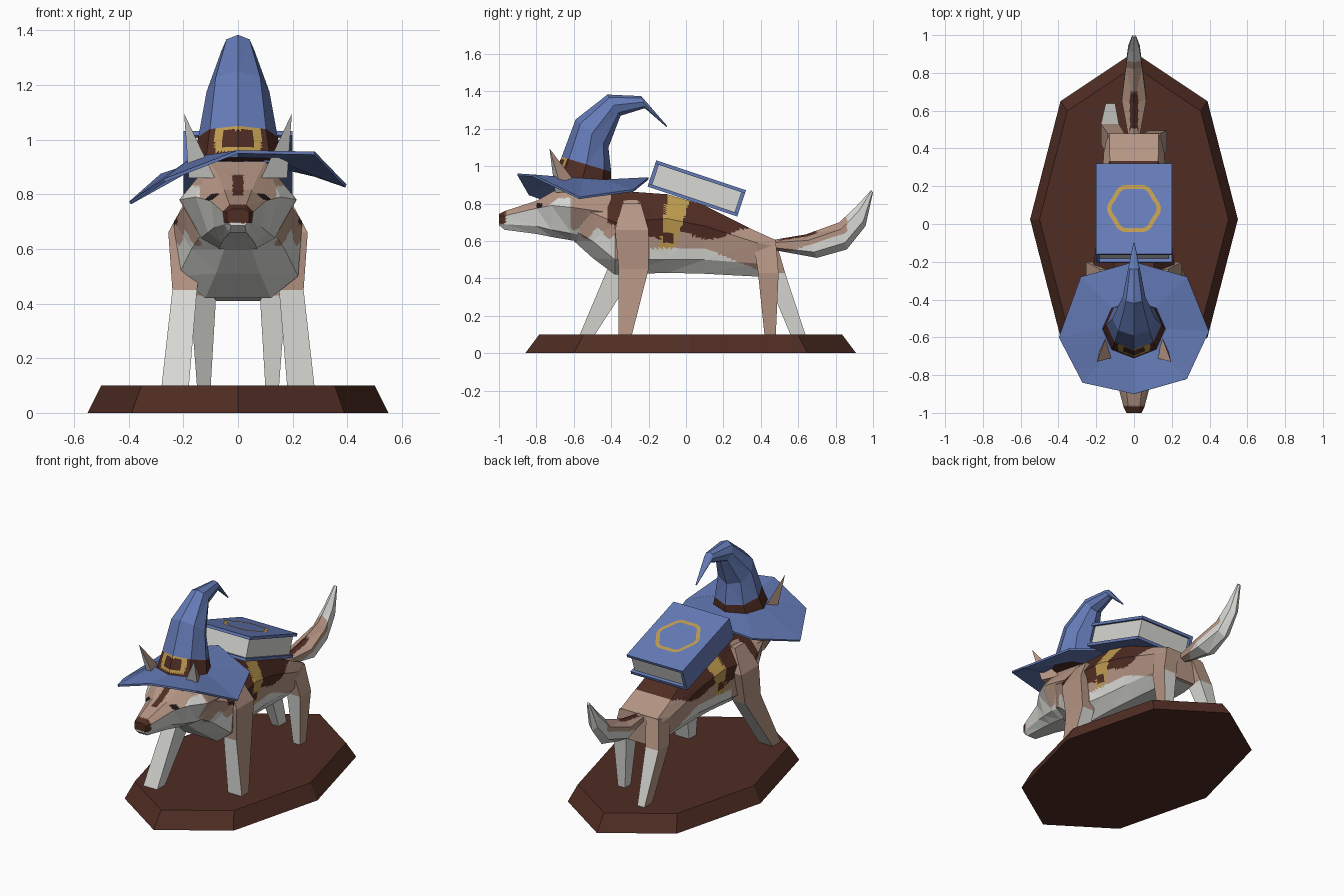
import bpy, bmesh, math
from mathutils import Vector, Matrix

if "Cube" in bpy.data.objects:
    bpy.data.objects.remove(bpy.data.objects["Cube"])

MATS = []
def mat(name, rgb):
    m = bpy.data.materials.new(name)
    m.diffuse_color = (*rgb, 1)
    m.use_nodes = True
    m.node_tree.nodes["Principled BSDF"].inputs["Base Color"].default_value = m.diffuse_color
    MATS.append(m)
    return len(MATS) - 1

TAN = mat("tan fur", (0.46, 0.30, 0.23))
WHITE = mat("white fur and pages", (0.69, 0.69, 0.66))
BROWN = mat("dark brown", (0.08, 0.026, 0.017))
BLUE = mat("blue cloth", (0.13, 0.20, 0.48))
GOLD = mat("gold", (0.52, 0.33, 0.08))
BLACK = mat("eye black", (0.012, 0.008, 0.008))

def finish(name, bm, rule=TAN, cuts=0):
    """Triangulate, subdivide flat for painting, then colour faces by rule(centre, normal)."""
    bmesh.ops.recalc_face_normals(bm, faces=bm.faces)
    if cuts:
        bmesh.ops.triangulate(bm, faces=bm.faces)
        bmesh.ops.subdivide_edges(bm, edges=bm.edges[:], cuts=cuts, use_grid_fill=True)
    bm.normal_update()
    for f in bm.faces:
        f.material_index = rule(f.calc_center_median(), f.normal) if callable(rule) else rule
    me = bpy.data.meshes.new(name)
    bm.to_mesh(me)
    bm.free()
    for m in MATS:
        me.materials.append(m)
    ob = bpy.data.objects.new(name, me)
    bpy.context.collection.objects.link(ob)
    return ob

def loft(name, rings, rule, cuts=0, caps=True):
    bm = bmesh.new()
    vs = [[bm.verts.new(p) for p in r] for r in rings]
    n = len(vs[0])
    for a, b in zip(vs, vs[1:]):
        for i in range(n):
            j = (i + 1) % n
            bm.faces.new((a[i], a[j], b[j], b[i]))
    if caps:
        bm.faces.new(vs[0])
        bm.faces.new(vs[-1])
    return finish(name, bm, rule, cuts)

def oval(y1, z1, y2, z2, w, n):
    """Tilted ring between two side-view points, with half width w."""
    c = Vector((0, (y1 + y2) / 2, (z1 + z2) / 2))
    d = Vector((0, (y1 - y2) / 2, (z1 - z2) / 2))
    return [c + d * math.cos(t) + Vector((w * math.sin(t), 0, 0))
            for t in (2 * math.pi * i / n for i in range(n))]

def section(y, zt, a, zu, w, zl, w2, zb, b):
    """Eight-sided body section, symmetric in x."""
    half = [(a, zt), (w, zu), (w2, zl), (b, zb)]
    return [(x, y, z) for x, z in half] + [(-x, y, z) for x, z in reversed(half)]

# Base
def base_ring(rx, ry, z):
    return [(rx * math.sin(i * math.pi / 4), 0.025 + ry * math.cos(i * math.pi / 4), z) for i in range(8)]
loft("base", [base_ring(0.55, 0.885, 0), base_ring(0.5, 0.81, 0.1)], BROWN)

# Torso with saddle patches and strap
def torso_paint(c, n):
    y, z = c.y, c.z
    t = (0.85 - z) / 0.28
    if z > 0.56 and -0.10 - 0.04 * t < y < 0.03 - 0.09 * t:
        return BROWN if abs(z - 0.615) < 0.025 and abs(y + 0.1) < 0.03 else GOLD
    if -0.42 < y < -0.08:
        if z > 0.66 - 0.3 * (y + 0.3) and not (-0.33 < y < -0.25 and z < 0.82):
            return BROWN
    elif -0.08 <= y < 0.4 and z > 0.64 + 0.03 * math.sin(14 * y + 3) and abs(c.x) < 0.3 - 0.5 * max(0, y):
        return BROWN
    if y < -0.38:
        return WHITE if z < 0.64 + 0.03 * math.sin(50 * y) else TAN
    if y < -0.2:
        return WHITE if z < 0.5 else TAN
    return WHITE if z < 0.56 - 0.4 * max(0, y - 0.1) else TAN
loft("torso", [section(*s) for s in (
    (-0.60, .86, .08, .78, .19, .66, .13, .60, .05),
    (-0.50, .87, .09, .75, .20, .60, .17, .51, .08),
    (-0.38, .87, .10, .70, .235, .50, .22, .42, .12),
    (-0.10, .85, .11, .72, .20, .50, .17, .43, .10),
    (0.10, .79, .11, .68, .18, .50, .15, .425, .09),
    (0.38, .65, .13, .59, .16, .48, .14, .41, .08),
    (0.48, .605, .13, .57, .14, .47, .12, .42, .07))], torso_paint, 11)

# Head with nose, eyes and blaze
def head_paint(c, n):
    x, y, z = abs(c.x), c.y, c.z
    if y < -0.965 and z > 0.695:
        return BROWN
    if abs(y + 0.785) < 0.016 and abs(z - 0.79) < 0.012 and x > 0.05:
        return BLACK
    if x < 0.02 and -0.86 < y < -0.7 and z > 0.75:
        return BROWN
    if y > -0.62:
        return TAN if z > 0.69 + 0.03 * math.sin(45 * y) else WHITE
    if n.z > 0.5 and x < 0.14:
        return TAN
    return TAN if z > 0.83 and y > -0.7 else WHITE
loft("head", [section(*s) for s in (
    (-1.0, .745, .025, .735, .04, .70, .04, .685, .025),
    (-0.97, .76, .03, .735, .055, .69, .05, .66, .03),
    (-0.80, .815, .05, .775, .10, .68, .085, .638, .05),
    (-0.72, .86, .07, .79, .155, .66, .11, .622, .06),
    (-0.61, .92, .10, .78, .215, .64, .135, .603, .07),
    (-0.40, .89, .09, .75, .19, .62, .12, .57, .06))], head_paint, 13)

# Ears, pale on the front face
for s, side in ((1, "right"), (-1, "left")):
    bm = bmesh.new()
    a, b, c, t = [bm.verts.new((s * x, y, z)) for x, y, z in (
        (.085, -.70, .86), (.18, -.66, .86), (.13, -.55, .86), (.197, -.73, 1.095))]
    for f in ((a, b, t), (b, c, t), (c, a, t), (a, b, c)):
        bm.faces.new(f)
    finish(side + "_ear", bm, lambda c, n: WHITE if n.y < -0.6 else TAN)

# Legs: tan outside, white elsewhere; rows are z, y front, y back, x inner, x outer
def leg(name, s, rows):
    rings = [[(s * xi, yf, z), (s * xo, yf, z), (s * xo, yb, z), (s * xi, yb, z)]
             for z, yf, yb, xi, xo in rows]
    loft(name, rings, lambda c, n: TAN if c.z > 0.45 or n.x * s > 0.6 else WHITE)

for s, side, f, h in ((1, "right", (-.36, -.36, -.29), (.385, .42, .48)),
                      (-1, "left", (-.42, -.57, -.49), (.42, .56, .64))):
    leg(side + "_front_leg", s, [(.80, -.34, -.24, .08, .18), (.66, -.38, -.20, .12, .255),
                                 (.45, f[0], f[0] + .16, .15, .24), (.095, f[1], f[2], .18, .28)])
    leg(side + "_hind_leg", s, [(.60, .36, .48, .05, .14), (.43, h[0], h[0] + .11, .08, .175),
                                (.095, h[1], h[2], .10, .15)])

# Tail
def tail_paint(c, n):
    if abs(c.x) < 0.022 and 0.5 < c.y < 0.7 and n.z > 0.3:
        return BROWN
    return TAN if c.y < 0.86 and c.z > 0.56 + 0.33 * (c.y - 0.6) else WHITE
loft("tail", [oval(*r, 6) for r in (
    (.46, .605, .48, .55, .035), (.64, .635, .70, .51, .075), (.82, .70, .86, .555, .05),
    (.91, .785, .96, .68, .035), (.99, .872, 1.0, .86, .012))], tail_paint, 7)

# Hat crown with band and buckle
def hat_paint(c, n):
    top = 1.01 - 0.3 * (c.y + 0.53)
    if c.z > top:
        return BLUE
    if c.y < -0.55 and abs(c.x) < 0.085 and c.z > 0.955:
        if not (abs(c.x) < 0.055 and abs(c.z - 1.005) < 0.03):
            return GOLD
    return BROWN
crown = [oval(*r, 8) for r in (
    (-.71, .94, -.40, .92, .165), (-.665, 1.05, -.40, .97, .145), (-.59, 1.25, -.415, 1.10, .115),
    (-.42, 1.383, -.35, 1.27, .06), (-.24, 1.375, -.22, 1.31, .03), (-.10, 1.215, -.105, 1.21, .004))]
loft("hat_crown", crown, hat_paint, 9)

# Hat brim, floppy
brim = [(0, -.90, .955), (.28, -.82, .95), (.395, -.57, .83), (.28, -.28, .87),
        (0, -.20, .935), (-.28, -.28, .87), (-.395, -.60, .768), (-.27, -.84, .85)]
ob = loft("hat_brim", [crown[0], brim], BLUE, caps=False)
mod = ob.modifiers.new("thickness", "SOLIDIFY")
mod.thickness = 0.012
mod.offset = 0

# Book: spine on the left, pages set in from the covers
tilt = Matrix.Translation((0, 0.0575, 0.881)) @ Matrix.Rotation(math.radians(-18.4), 4, 'X')
def book_box(name, loc, size, colour):
    bm = bmesh.new()
    bmesh.ops.create_cube(bm, size=1, matrix=Matrix.Translation(loc) @ Matrix.Diagonal((*size, 1)))
    bm.transform(tilt)
    finish(name, bm, colour)
book_box("book_top_cover", (0, 0, .065), (.40, .506, .018), BLUE)
book_box("book_bottom_cover", (0, 0, -.065), (.40, .506, .018), BLUE)
book_box("book_spine", (-.191, 0, 0), (.018, .506, .13), BLUE)
book_box("book_pages", (-.0, 0, 0), (.37, .468, .114), WHITE)

# Wavy gold ring on the cover
bm = bmesh.new()
loops = []
for r in (.114, .137):
    loops.append([bm.verts.new((q * math.cos(t), q * math.sin(t), .077)) for t, q in
                  ((k * math.pi / 24, r + .006 * math.cos(6 * k * math.pi / 24)) for k in range(48))])
for i in range(48):
    j = (i + 1) % 48
    bm.faces.new((loops[0][i], loops[1][i], loops[1][j], loops[0][j]))
bmesh.ops.solidify(bm, geom=bm.faces[:], thickness=0.003)
bm.transform(tilt)
finish("cover_ring", bm, GOLD)
